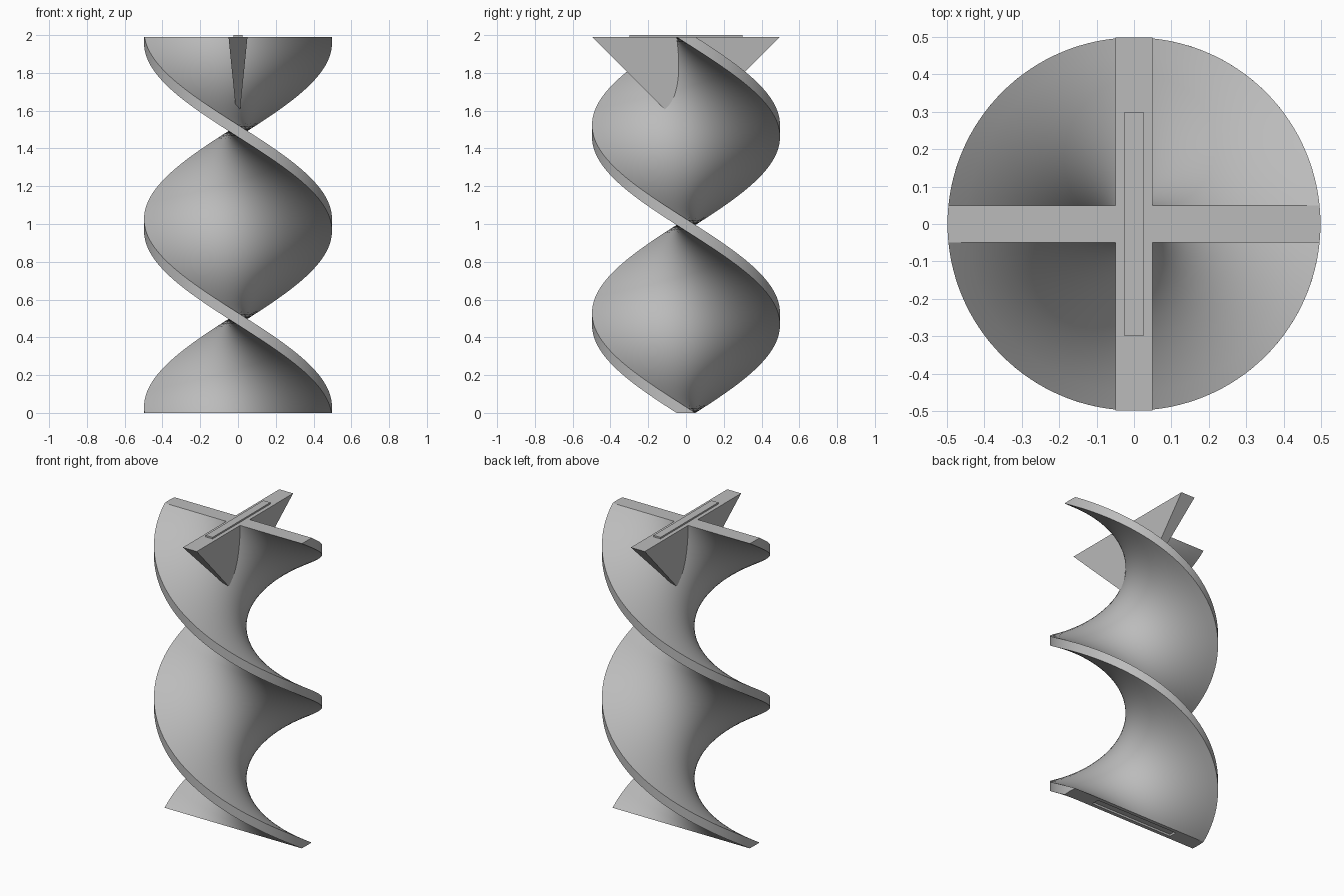
import bpy, bmesh, math

cube = bpy.data.objects.get("Cube")
if cube:
    bpy.data.objects.remove(cube, do_unlink=True)

RADIUS = 0.4975      # outer radius of the twisted blade
HALF = 0.05          # half thickness of blade and cross bar
TOP = 1.99           # height of blade without the key
RINGS = 128

grey = bpy.data.materials.new("plain grey")
grey.use_nodes = True
colour = (0.5, 0.5, 0.5, 1)
grey.diffuse_color = colour
grey.node_tree.nodes["Principled BSDF"].inputs["Base Color"].default_value = colour


def finish(name, bm):
    bmesh.ops.recalc_face_normals(bm, faces=bm.faces[:])
    mesh = bpy.data.meshes.new(name)
    bm.to_mesh(mesh)
    bm.free()
    mesh.materials.append(grey)
    obj = bpy.data.objects.new(name, mesh)
    bpy.context.collection.objects.link(obj)
    return obj


def box(name, size, centre):
    bm = bmesh.new()
    bmesh.ops.create_cube(bm, size=1)
    bmesh.ops.scale(bm, vec=size, verts=bm.verts)
    bmesh.ops.translate(bm, vec=centre, verts=bm.verts)
    return finish(name, bm)


# Blade cross-section: a bar whose ends follow the outer circle
tip = math.asin(HALF / RADIUS)
reach = RADIUS * math.cos(tip)
half_profile = [(RADIUS * math.cos(a), RADIUS * math.sin(a))
                for a in (-tip, -tip / 2, 0, tip / 2, tip)]
half_profile += [(reach * (1 - 2 * i / 20), HALF) for i in range(1, 20)]
profile = half_profile + [(-x, -y) for x, y in half_profile]

# Twisted blade: one full clockwise turn
bm = bmesh.new()
rings = []
for k in range(RINGS + 1):
    t = k / RINGS
    c, s = math.cos(-math.tau * t), math.sin(-math.tau * t)
    rings.append([bm.verts.new((x * c - y * s, x * s + y * c, TOP * t))
                  for x, y in profile])
for low, high in zip(rings, rings[1:]):
    for i in range(len(profile)):
        j = (i + 1) % len(profile)
        bm.faces.new((low[i], low[j], high[j], high[i]))
bm.faces.new(rings[0][::-1])
bm.faces.new(rings[-1])
blade = finish("twisted_blade", bm)

# Slot in the underside, along the blade
cutter = box("slot_cutter", (0.6, 0.052, 0.026), (0, 0, 0))
cutter.hide_render = True
cut = blade.modifiers.new("slot", 'BOOLEAN')
cut.operation = 'DIFFERENCE'
cut.solver = 'EXACT'
cut.object = cutter
bpy.ops.object.select_all(action='DESELECT')
bpy.context.view_layer.objects.active = blade
blade.select_set(True)
bpy.ops.object.modifier_apply(modifier=cut.name)
bpy.data.objects.remove(cutter, do_unlink=True)
bpy.ops.object.shade_smooth_by_angle(angle=math.radians(30))

# Cross bar: upside-down wedge tapering to a point inside the blade
bm = bmesh.new()
base = [bm.verts.new((x * HALF, y * RADIUS, TOP))
        for x, y in ((-1, -1), (1, -1), (1, 1), (-1, 1))]
apex = bm.verts.new((0, 0, TOP - RADIUS))
bm.faces.new(base)
for i in range(4):
    bm.faces.new((base[i], apex, base[(i + 1) % 4]))
finish("cross_bar", bm)

# Raised key on the cross bar
box("top_key", (0.05, 0.597, 0.02), (0, 0, TOP))
